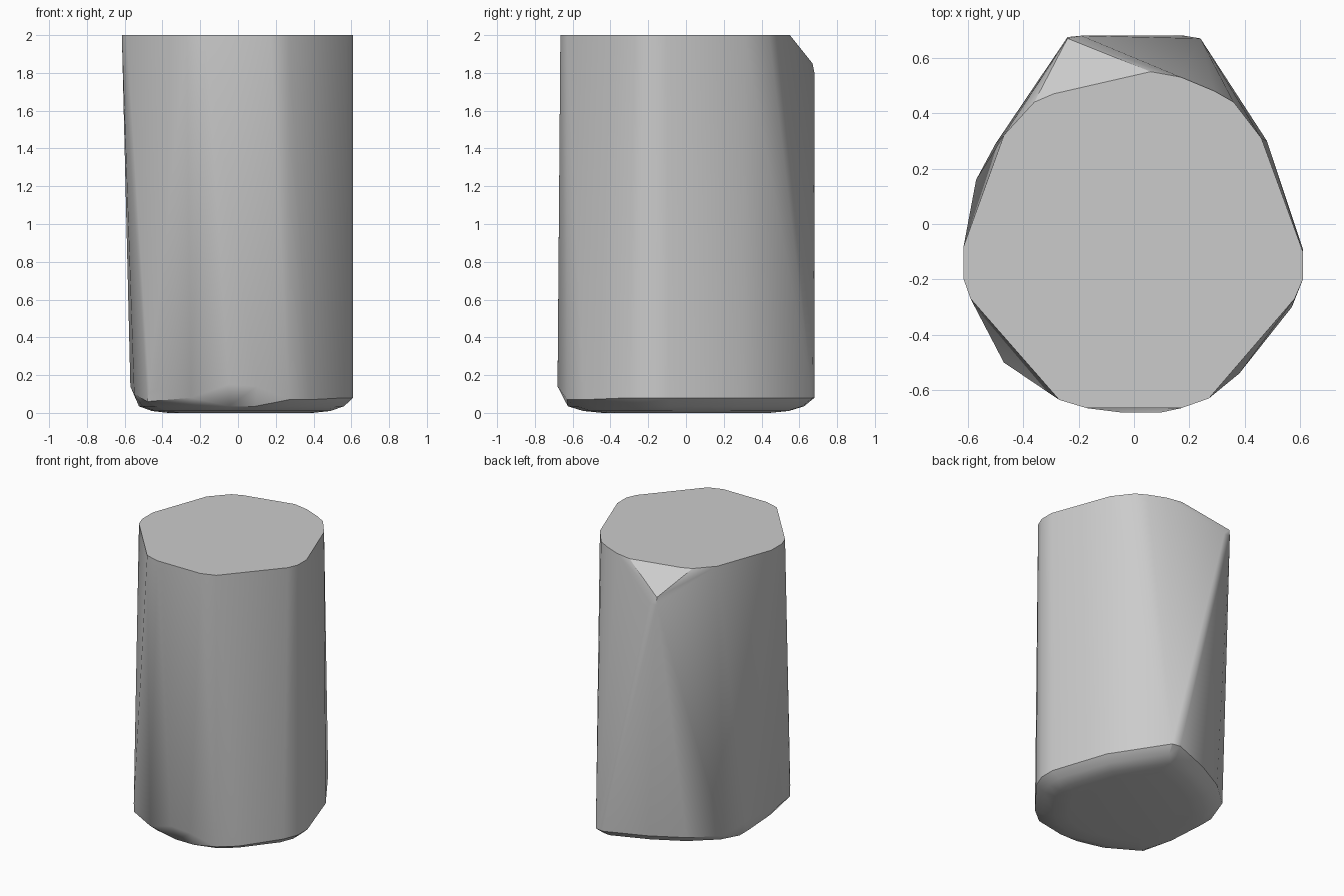
import bpy
import bmesh
from math import radians

default_cube = bpy.data.objects.get("Cube")
if default_cube:
    bpy.data.objects.remove(default_cube, do_unlink=True)


def make_material(name, colour):
    material = bpy.data.materials.new(name)
    material.use_nodes = True
    material.diffuse_color = colour
    shader = material.node_tree.nodes["Principled BSDF"]
    shader.inputs["Base Color"].default_value = colour
    return material


def make_hull(name, points, material):
    """Wrap the points in a convex skin with merged flat faces."""
    bm = bmesh.new()
    for point in points:
        bm.verts.new(point)
    result = bmesh.ops.convex_hull(bm, input=bm.verts[:], use_existing_faces=False)
    spare = {item for key in ("geom_interior", "geom_unused")
             for item in result[key] if isinstance(item, bmesh.types.BMVert)}
    bmesh.ops.delete(bm, geom=list(spare), context="VERTS")
    bmesh.ops.dissolve_limit(bm, angle_limit=radians(0.3),
                             verts=bm.verts[:], edges=bm.edges[:])
    bmesh.ops.recalc_face_normals(bm, faces=bm.faces[:])
    mesh = bpy.data.meshes.new(name)
    bm.to_mesh(mesh)
    bm.free()
    mesh.materials.append(material)
    obj = bpy.data.objects.new(name, mesh)
    bpy.context.collection.objects.link(obj)
    return obj


# Flat top outline, going round from the right side through the front
top_outline = [
    (-.615, -.08), (-.615, -.2), (-.59, -.27), (-.27, -.635), (-.17, -.665),
    (.17, -.665), (.27, -.63), (.58, -.27), (.61, -.2), (.61, -.1),
    (.46, .31), (.36, .44), (.29, .48), (.17, .53), (.06, .55),
    (-.29, .47), (-.36, .44), (-.47, .32),
]

# Lower rim, uneven in height
lower_rim = [
    (.61, -.09, .08), (.61, -.2, .08), (.57, -.3, .08), (.38, -.54, .07),
    (.27, -.63, .07), (.1, -.68, .14), (-.05, -.68, .15), (-.25, -.63, .08),
    (-.47, -.5, .13), (-.48, -.48, .06), (-.55, -.25, .1), (-.57, .05, .14),
    (-.57, .16, .14), (-.5, .29, .08), (-.32, .45, .08), (-.1, .57, .08),
    (.18, .68, .08), (.24, .67, .08), (.48, .3, .08),
]

# Raised corner at the back
back_peak = [(-.24, .67, 1.85), (-.19, .68, 1.8), (-.24, .675, 1.8)]

# Rounded underside: shrunken copies of the rim (scale, height)
underside_steps = [(.92, .035), (.8, .01), (.65, 0)]

points = [(x, y, 2) for x, y in top_outline] + lower_rim + back_peak
for scale, height in underside_steps:
    points += [(x * scale, y * scale, height) for x, y, z in lower_rim]

grey = make_material("plain grey", (.6, .6, .6, 1))
block = make_hull("faceted_block", points, grey)

# Soft side facets with crisp rims
bpy.ops.object.select_all(action="DESELECT")
block.select_set(True)
bpy.context.view_layer.objects.active = block
bpy.ops.object.shade_smooth_by_angle(angle=radians(30))
